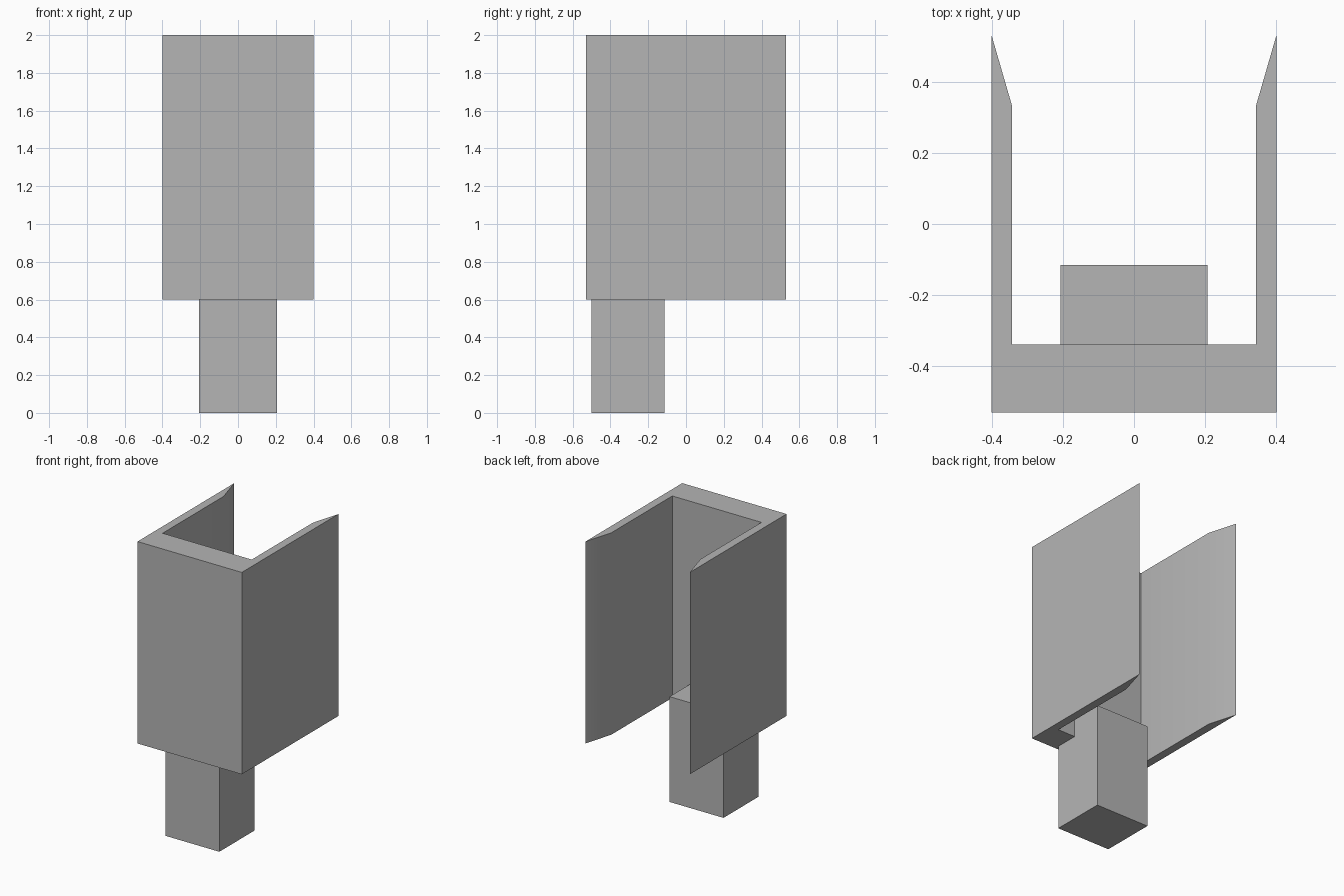
import bpy
import bmesh
import math

cube = bpy.data.objects.get("Cube")
if cube:
    bpy.data.objects.remove(cube, do_unlink=True)

# One plain grey for everything
grey = bpy.data.materials.new("plain grey")
grey.use_nodes = True
color = (0.46, 0.46, 0.46, 1)
grey.diffuse_color = color
grey.node_tree.nodes["Principled BSDF"].inputs["Base Color"].default_value = color


def extrude_profile(name, points, bottom, top):
    """Solid made by raising a flat plan outline from bottom to top."""
    bm = bmesh.new()
    face = bm.faces.new([bm.verts.new((x, y, bottom)) for x, y in points])
    raised = bmesh.ops.extrude_face_region(bm, geom=[face], use_keep_orig=True)
    verts = [v for v in raised["geom"] if isinstance(v, bmesh.types.BMVert)]
    bmesh.ops.translate(bm, verts=verts, vec=(0, 0, top - bottom))
    bmesh.ops.recalc_face_normals(bm, faces=bm.faces)
    mesh = bpy.data.meshes.new(name)
    bm.to_mesh(mesh)
    bm.free()
    mesh.materials.append(grey)
    obj = bpy.data.objects.new(name, mesh)
    bpy.context.collection.objects.link(obj)
    bpy.ops.object.select_all(action="DESELECT")
    obj.select_set(True)
    bpy.context.view_layer.objects.active = obj
    bpy.ops.object.shade_smooth_by_angle(angle=math.radians(30))
    return obj


def mirrored(half):
    """Close a right-hand half outline with its mirror image."""
    return half + [(-x, y) for x, y in reversed(half)]


# U-shaped shell, open at the back, with side walls tapering to an edge
extrude_profile("channel_shell", mirrored(
    [(0.4, -0.53), (0.4, 0.53), (0.342, 0.33), (0.342, -0.338)]), 0.6, 2.0)

# Square post rising a little way inside the shell
extrude_profile("support_post", mirrored(
    [(0.207, -0.5), (0.207, -0.115)]), 0.0, 0.73)
